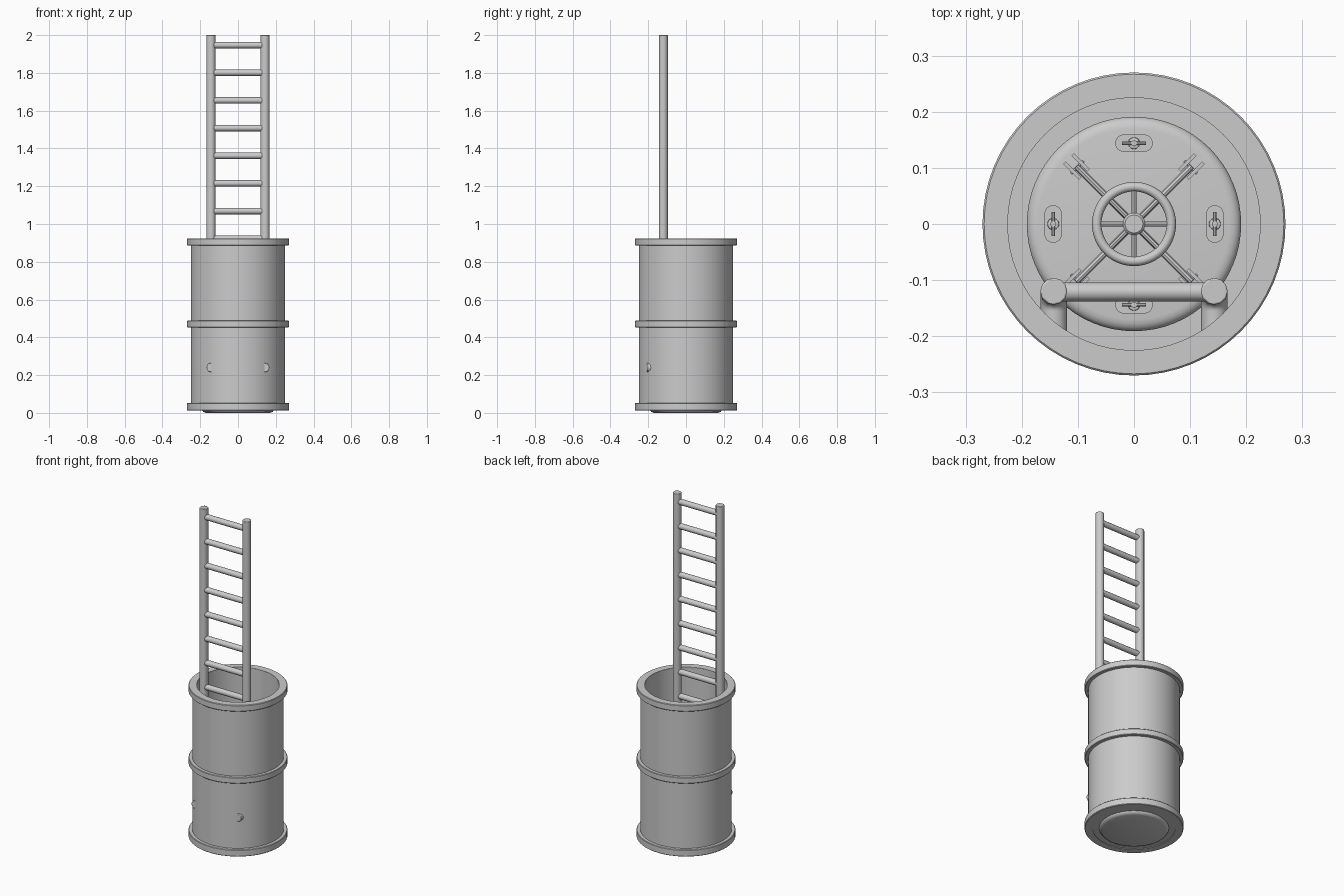
import bpy, bmesh
from math import sin, cos, pi
from mathutils import Matrix, Vector

if "Cube" in bpy.data.objects:
    bpy.data.objects.remove(bpy.data.objects["Cube"])


def finish(obj, angle=0.7):
    bm = bmesh.new()
    bm.from_mesh(obj.data)
    bmesh.ops.remove_doubles(bm, verts=bm.verts, dist=1e-5)
    bmesh.ops.recalc_face_normals(bm, faces=bm.faces)
    bm.to_mesh(obj.data)
    bm.free()
    bpy.ops.object.select_all(action='DESELECT')
    obj.select_set(True)
    bpy.context.view_layer.objects.active = obj
    bpy.ops.object.shade_smooth_by_angle(angle=angle)
    return obj


def new_object(name, mesh):
    obj = bpy.data.objects.new(name, mesh)
    bpy.context.collection.objects.link(obj)
    return obj


def lathe(name, profile, segs=64, loc=(0, 0, 0)):
    """Spin a closed (radius, z) profile around the z axis."""
    bm = bmesh.new()
    rings = [[bm.verts.new((r * cos(2 * pi * i / segs), r * sin(2 * pi * i / segs), z))
              for i in range(segs)] if r > 0 else [bm.verts.new((0, 0, z))] * segs
             for r, z in profile]
    for k, a in enumerate(rings):
        b = rings[(k + 1) % len(rings)]
        for i in range(segs):
            j = (i + 1) % segs
            vs = list(dict.fromkeys((a[i], a[j], b[j], b[i])))
            if len(vs) > 2:
                bm.faces.new(vs)
    bmesh.ops.translate(bm, verts=bm.verts, vec=loc)
    mesh = bpy.data.meshes.new(name)
    bm.to_mesh(mesh)
    bm.free()
    return finish(new_object(name, mesh))


def tube(name, points, radius, closed=False, res=4, bevel=0):
    """Sweep a circle along a path and turn it into a mesh."""
    curve = bpy.data.curves.new(name, 'CURVE')
    curve.dimensions = '3D'
    curve.bevel_depth = radius
    curve.bevel_resolution = res
    curve.use_fill_caps = not closed
    spline = curve.splines.new('POLY')
    spline.points.add(len(points) - 1)
    for p, co in zip(spline.points, points):
        p.co = (*co, 1)
    spline.use_cyclic_u = closed
    tmp = new_object(name + "_path", curve)
    bpy.context.view_layer.update()
    mesh = bpy.data.meshes.new_from_object(
        tmp.evaluated_get(bpy.context.evaluated_depsgraph_get()))
    bpy.data.objects.remove(tmp)
    obj = finish(new_object(name, mesh))
    if bevel:
        mod = obj.modifiers.new("edge", 'BEVEL')
        mod.width, mod.segments = bevel, 3
        mod.limit_method, mod.angle_limit = 'ANGLE', 0.9
    return obj


def prism(name, outline, z0, z1, matrix):
    """Extrude a flat outline from z0 to z1 and place it."""
    bm = bmesh.new()
    face = bm.faces.new([bm.verts.new((x, y, z0)) for x, y in outline])
    top = bmesh.ops.extrude_face_region(bm, geom=[face])['geom']
    bmesh.ops.translate(bm, vec=(0, 0, z1 - z0),
                        verts=[v for v in top if isinstance(v, bmesh.types.BMVert)])
    bm.transform(matrix)
    mesh = bpy.data.meshes.new(name)
    bm.to_mesh(mesh)
    bm.free()
    return finish(new_object(name, mesh))


def polar(r, a, z):
    return (r * cos(a), r * sin(a), z)


# Shaft wall with its floor
lathe("shaft", [(0, 0.015), (0.25, 0.015), (0.25, 0.922), (0.225, 0.922),
                (0.225, 0.035), (0, 0.035)])

# Collars around the shaft
for name, lo, hi in (("bottom_collar", 0.012, 0.053), ("middle_collar", 0.452, 0.489),
                     ("top_collar", 0.886, 0.924)):
    b = 0.003
    lathe(name, [(0.226, lo), (0.27 - b, lo), (0.27, lo + b), (0.27, hi - b),
                 (0.27 - b, hi), (0.226, hi)])

# Round hatch door with rounded edges, showing above and below the floor
edge = [(0.17 + 0.021 * sin(t * pi / 8), 0.049 + 0.016 * cos(t * pi / 8)) for t in range(5)]
lathe("hatch_door", [(0, 0.065)] + edge +
      [(0.191, 0.016), (0.185, 0.006), (0.17, 0), (0, 0)])

# Hand wheel
wheel_z = 0.115
tube("wheel_rim", [polar(0.0665, 2 * pi * i / 48, wheel_z) for i in range(48)],
     0.0085, closed=True)
lathe("wheel_hub", [(0, 0.06), (0.014, 0.06), (0.014, 0.1), (0.02, 0.104),
                    (0.02, 0.122), (0.016, 0.126), (0, 0.126)], 24)
for i in range(8):
    a = i * pi / 4
    tube("wheel_spoke", [polar(0.015, a, wheel_z), polar(0.064, a, wheel_z)], 0.0045, res=2)

# Diagonal locking bars with forked ends
for i in range(4):
    a = pi / 4 + i * pi / 2
    turn = Matrix.Rotation(a, 4, 'Z')
    tube("locking_bar", [polar(0.01, a, 0.08), polar(0.145, a, 0.08)], 0.006, res=2)
    for s in (-1, 1):
        y = s * 0.0105
        prism("bar_fork", [(0.125, y - 0.003), (0.165, y - 0.003),
                           (0.165, y + 0.003), (0.125, y + 0.003)], 0.062, 0.09, turn)
    tube("fork_pin", [turn @ Vector((0.143, -0.016, 0.08)),
                      turn @ Vector((0.143, 0.016, 0.08))], 0.003, res=2)

# Oval latch plates with small turn handles
oval = [((0.0155 * cos(pi * k / 12)), (0.018 + 0.0155 * sin(pi * k / 12))) for k in range(13)]
oval += [(-x, -y) for x, y in oval]
for i in range(4):
    a = i * pi / 2
    place = Matrix.Rotation(a, 4, 'Z') @ Matrix.Translation((0.144, 0, 0))
    prism("latch_plate", oval, 0.06, 0.069, place)
    lathe("latch_boss", [(0, 0.065), (0.011, 0.065), (0.01, 0.073), (0.005, 0.074),
                         (0.005, 0.084), (0, 0.084)], 20, polar(0.144, a, 0))
    tube("latch_handle", [place @ Vector((0, -0.021, 0.08)),
                          place @ Vector((0, 0.021, 0.08))], 0.0028, res=2)

# Ladder rails, bent into the wall at the bottom
rail_y, bend = -0.12, 0.035
for side, x in (("left", -0.143), ("right", 0.143)):
    path = [(x, rail_y, 2.0)]
    for k in range(9):
        t = k * pi / 16
        path.append((x, rail_y - bend + bend * cos(t), 0.24 + bend - bend * sin(t)))
    path.append((x, -0.207, 0.24))
    tube(side + "_ladder_rail", path, 0.024, bevel=0.005)

# Ladder rungs
for i in range(12):
    z = 1.947 - i * 0.1464
    tube("ladder_rung", [(-0.14, rail_y - 0.001, z), (0.14, rail_y - 0.001, z)], 0.017)
